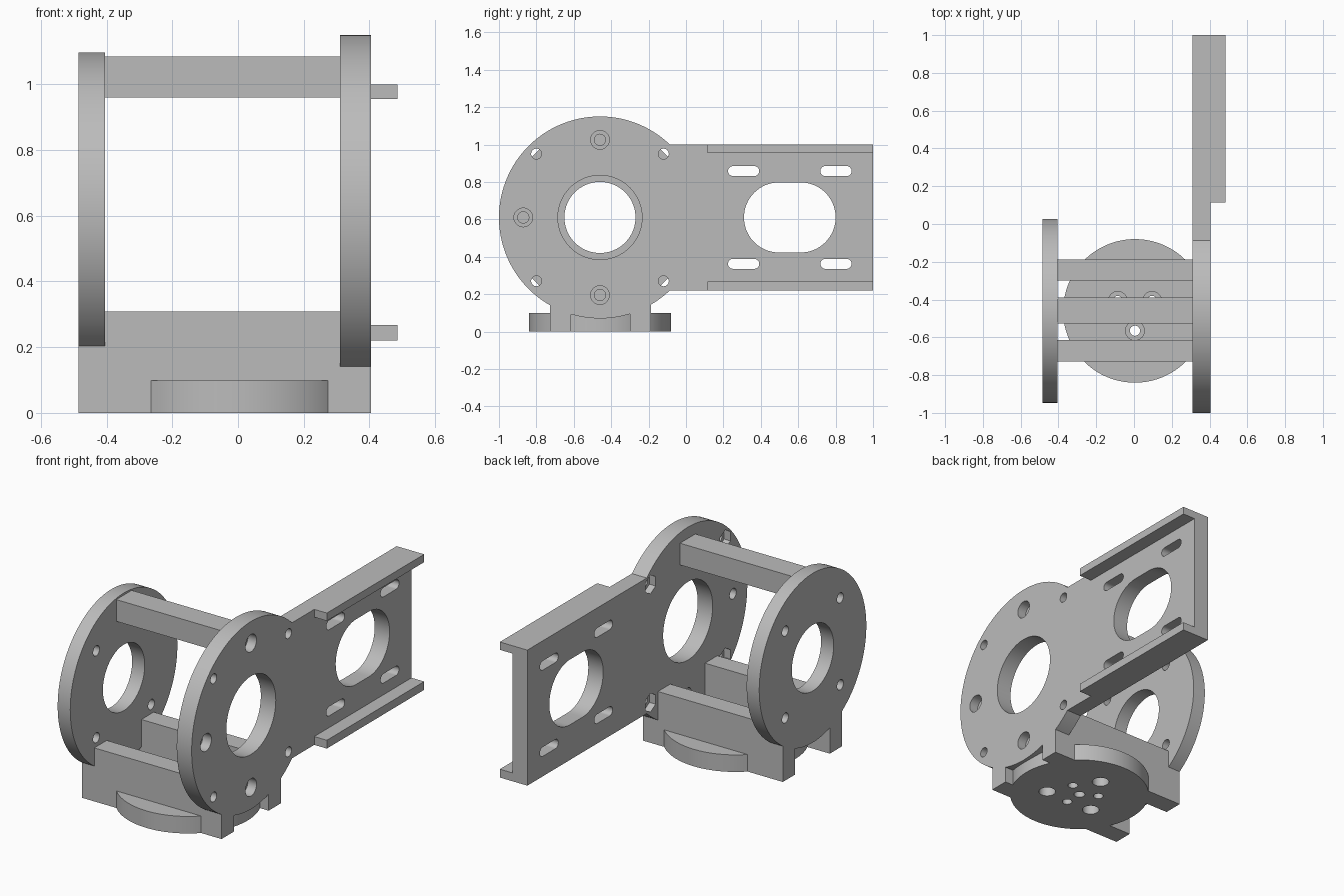
import bpy, bmesh
from math import sin, cos, pi, asin, radians

if "Cube" in bpy.data.objects:
    bpy.data.objects.remove(bpy.data.objects["Cube"], do_unlink=True)

grey = bpy.data.materials.new("plain_grey")
grey.use_nodes = True
GREY = (0.5, 0.5, 0.5, 1)
grey.diffuse_color = GREY
grey.node_tree.nodes["Principled BSDF"].inputs["Base Color"].default_value = GREY

CY, CZ = -0.46, 0.61            # shared axis of the round plates
RIGHT_IN, RIGHT_OUT = 0.31, 0.405
LEFT_OUT, LEFT_IN = -0.485, -0.405


def arc(u, v, r, start=0.0, end=2 * pi, n=96):
    return [(u + r * cos(start + (end - start) * i / n),
             v + r * sin(start + (end - start) * i / n)) for i in range(n + 1)]


def circle(u, v, r, n=96, turn=0.0):
    return arc(u, v, r, turn, turn + 2 * pi, n)[:-1]


def slot(u, v, length, height):
    r = height / 2
    d = length / 2 - r
    return arc(u + d, v, r, -pi / 2, pi / 2, 32) + arc(u - d, v, r, pi / 2, 3 * pi / 2, 32)


def rect(u0, u1, v0, v1):
    return [(u0, v0), (u1, v0), (u1, v1), (u0, v1)]


def prism(name, outline, axis, lo, hi):
    """Extrude an outline: (y, z) points along x, or (x, y) points along z."""
    bm = bmesh.new()
    place = (lambda u, v, w: (w, u, v)) if axis == "x" else (lambda u, v, w: (u, v, w))
    face = bm.faces.new([bm.verts.new(place(u, v, lo)) for u, v in outline])
    top = bmesh.ops.extrude_face_region(bm, geom=[face])["geom"]
    shift = place(0, 0, hi - lo)
    bmesh.ops.translate(bm, vec=shift, verts=[g for g in top if isinstance(g, bmesh.types.BMVert)])
    bmesh.ops.recalc_face_normals(bm, faces=bm.faces)
    mesh = bpy.data.meshes.new(name)
    bm.to_mesh(mesh)
    bm.free()
    mesh.materials.append(grey)
    obj = bpy.data.objects.new(name, mesh)
    bpy.context.collection.objects.link(obj)
    return obj


def cut(obj, outline, axis, lo, hi):
    """Subtract a prism and keep the result as plain mesh."""
    cutter = prism("cutter", outline, axis, lo, hi)
    cutter.hide_render = True
    mod = obj.modifiers.new("cut", "BOOLEAN")
    mod.operation, mod.solver, mod.object = "DIFFERENCE", "EXACT", cutter
    graph = bpy.context.evaluated_depsgraph_get()
    mesh = bpy.data.meshes.new_from_object(obj.evaluated_get(graph))
    obj.modifiers.clear()
    obj.data = mesh
    bpy.data.objects.remove(cutter, do_unlink=True)


parts = []

# Large plate with its arm, one outline
R = 0.54
join = asin(0.39 / R)
plate = prism("right_plate_and_arm",
              arc(CY, CZ, R, join, 2 * pi - join, 120) + [(1, 0.22), (1, 1)],
              "x", RIGHT_IN, RIGHT_OUT)
parts.append(plate)
cut(plate, circle(CY, CZ, 0.225), "x", 0, 1)

# Counterbored screw holes
for y, z in ((CY, CZ + 0.415), (CY - 0.41, CZ), (CY, CZ - 0.415)):
    cut(plate, circle(y, z, 0.03, 32), "x", 0, 1)
    cut(plate, circle(y, z, 0.05, 40), "x", 0.35, 1)

# Corner holes with hexagonal nut pockets on the inner side
for sy in (-1, 1):
    for sz in (-1, 1):
        y, z = CY + sy * 0.34, CZ + sz * 0.34
        cut(plate, circle(y, z, 0.028, 32), "x", 0, 1)
        cut(plate, circle(y, z, 0.054, 6, pi / 2), "x", 0, 0.35)

# Arm window and adjustment slots
cut(plate, slot(0.555, CZ, 0.49, 0.375), "x", 0, 1)
for y in (0.308, 0.802):
    for sz in (-1, 1):
        cut(plate, slot(y, CZ + sz * 0.248, 0.167, 0.053), "x", 0, 1)

# Arm flanges
for name, z0, z1 in (("lower_flange", 0.22, 0.268), ("upper_flange", 0.955, 1.0)):
    parts.append(prism(name, rect(0.115, 1, z0, z1), "x", RIGHT_OUT, 0.485))

# Smaller plate
left = prism("left_plate", circle(CY, CZ, 0.487, 128), "x", LEFT_OUT, LEFT_IN)
parts.append(left)
cut(left, circle(CY, CZ, 0.19), "x", -1, 0)
for sy in (-1, 1):
    for sz in (-1, 1):
        cut(left, circle(CY + sy * 0.25, CZ + sz * 0.25, 0.029, 32), "x", -1, 0)

# Top tie bar with a blind screw hole
bar = prism("top_bar", rect(CY - 0.068, CY + 0.072, 0.96, 1.085), "x", LEFT_IN, RIGHT_IN)
cut(bar, circle(CY, CZ + 0.415, 0.03, 32), "x", 0.12, 1)
parts.append(bar)

# Base walls
for name, y0, y1 in (("front_wall", -0.728, -0.615), ("back_wall", -0.30, -0.188)):
    parts.append(prism(name, rect(y0, y1, 0, 0.308), "x", LEFT_OUT, RIGHT_OUT))
back_wall = parts[-1]

# Round base with mounting holes
base = prism("round_base", circle(0.005, CY, 0.38, 128), "z", 0, 0.098)
parts.append(base)
cut(base, circle(0.005, CY, 0.03, 32), "z", -1, 1)
for deg in (30, 150, 270):
    x, y = 0.005 + 0.105 * cos(radians(deg)), CY + 0.105 * sin(radians(deg))
    cut(base, circle(x, y, 0.027, 32), "z", -1, 1)
    cut(base, circle(x, y, 0.05, 40), "z", 0.05, 1)
for deg in (90, 210, 330):
    outline = circle(0.005 + 0.18 * cos(radians(deg)), CY + 0.18 * sin(radians(deg)), 0.046, 40)
    cut(base, outline, "z", -1, 0.06)
    if deg == 90:
        cut(back_wall, outline, "z", -1, 0.06)

# Smooth the round surfaces, keep the edges sharp
bpy.ops.object.select_all(action="DESELECT")
for obj in parts:
    obj.select_set(True)
bpy.context.view_layer.objects.active = parts[0]
bpy.ops.object.shade_smooth_by_angle(angle=radians(30))
